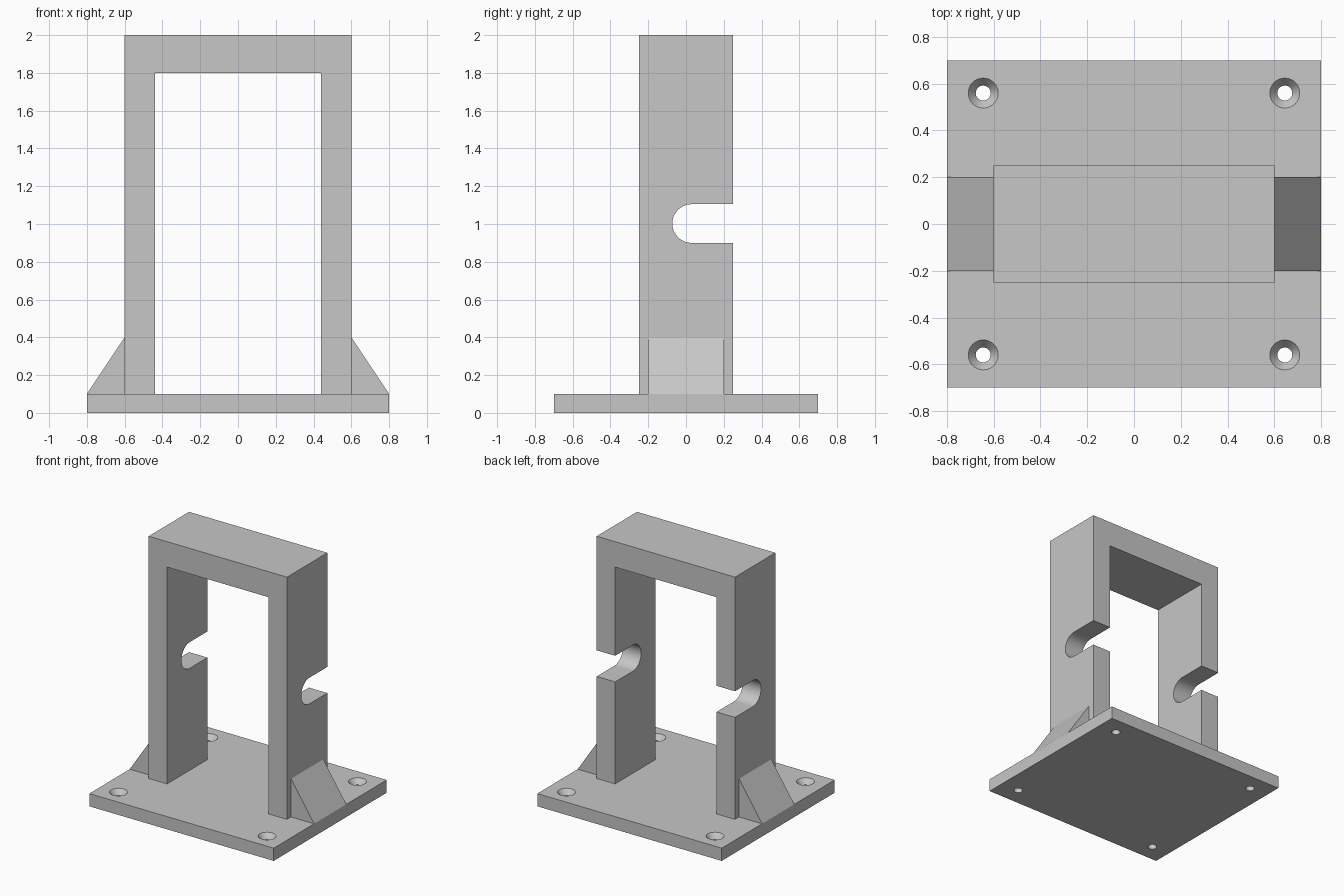
import bpy
import bmesh
import math
from mathutils import Vector

if "Cube" in bpy.data.objects:
    bpy.data.objects.remove(bpy.data.objects["Cube"], do_unlink=True)

grey = bpy.data.materials.new("plain grey")
grey.use_nodes = True
grey.diffuse_color = (0.57, 0.57, 0.57, 1)
grey.node_tree.nodes["Principled BSDF"].inputs["Base Color"].default_value = grey.diffuse_color


def prism(name, profile, direction):
    """Extrude a closed planar outline along a direction."""
    bm = bmesh.new()
    face = bm.faces.new([bm.verts.new(p) for p in profile])
    top = bmesh.ops.extrude_face_region(bm, geom=[face])["geom"]
    moved = [v for v in top if isinstance(v, bmesh.types.BMVert)]
    bmesh.ops.translate(bm, vec=Vector(direction), verts=moved)
    return finish(name, bm)


def finish(name, bm):
    bmesh.ops.recalc_face_normals(bm, faces=bm.faces)
    mesh = bpy.data.meshes.new(name)
    bm.to_mesh(mesh)
    bm.free()
    mesh.materials.append(grey)
    obj = bpy.data.objects.new(name, mesh)
    bpy.context.collection.objects.link(obj)
    return obj


def select(obj):
    bpy.ops.object.select_all(action="DESELECT")
    obj.select_set(True)
    bpy.context.view_layer.objects.active = obj


def cut(obj, cutter):
    mod = obj.modifiers.new("cut", "BOOLEAN")
    mod.operation = "DIFFERENCE"
    mod.solver = "EXACT"
    mod.object = cutter
    select(obj)
    bpy.ops.object.modifier_apply(modifier=mod.name)
    bpy.data.objects.remove(cutter, do_unlink=True)


def screw_cutter(x, y):
    """Countersunk screw hole: a revolved radius and height outline."""
    bm = bmesh.new()
    steps = 32
    rings = []
    for r, z in ((0.032, -0.05), (0.032, 0.06), (0.064, 0.1), (0.064, 0.15)):
        rings.append([bm.verts.new((x + r * math.cos(math.tau * i / steps),
                                    y + r * math.sin(math.tau * i / steps), z))
                      for i in range(steps)])
    for low, high in zip(rings, rings[1:]):
        for i in range(steps):
            j = (i + 1) % steps
            bm.faces.new((low[i], low[j], high[j], high[i]))
    bm.faces.new(rings[0])
    bm.faces.new(rings[-1])
    return finish("screw_cutter", bm)


BASE = 0.1

# Base plate with four countersunk holes
base = prism("base_plate",
             [(-0.8, -0.7, 0), (0.8, -0.7, 0), (0.8, 0.7, 0), (-0.8, 0.7, 0)],
             (0, 0, BASE))
for sx in (-1, 1):
    for sy in (-1, 1):
        cut(base, screw_cutter(sx * 0.645, sy * 0.56))

# Upright arch
half = [(0.44, BASE), (0.6, BASE), (0.6, 2), (-0.6, 2),
        (-0.6, BASE), (-0.44, BASE), (-0.44, 1.8), (0.44, 1.8)]
arch = prism("upright_frame", [(x, -0.25, z) for x, z in half], (0, 0.5, 0))

# Round-ended slot through both legs, open at the back
radius, slot_y, slot_z = 0.1025, 0.03, 1.0025
slot = [(-1, 0.4, slot_z + radius)]
for i in range(25):
    a = math.pi / 2 + math.pi * i / 24
    slot.append((-1, slot_y + radius * math.cos(a), slot_z + radius * math.sin(a)))
slot.append((-1, 0.4, slot_z - radius))
cut(arch, prism("slot_cutter", slot, (2, 0, 0)))

# Sloping braces outside each leg
for side, s in (("left", 1), ("right", -1)):
    prism(side + "_brace",
          [(s * 0.6, -0.2, BASE), (s * 0.8, -0.2, BASE), (s * 0.6, -0.2, 0.4)],
          (0, 0.4, 0))

# Smooth only the round hole and slot walls
for obj in (base, arch):
    select(obj)
    bpy.ops.object.shade_smooth_by_angle(angle=math.radians(25))
